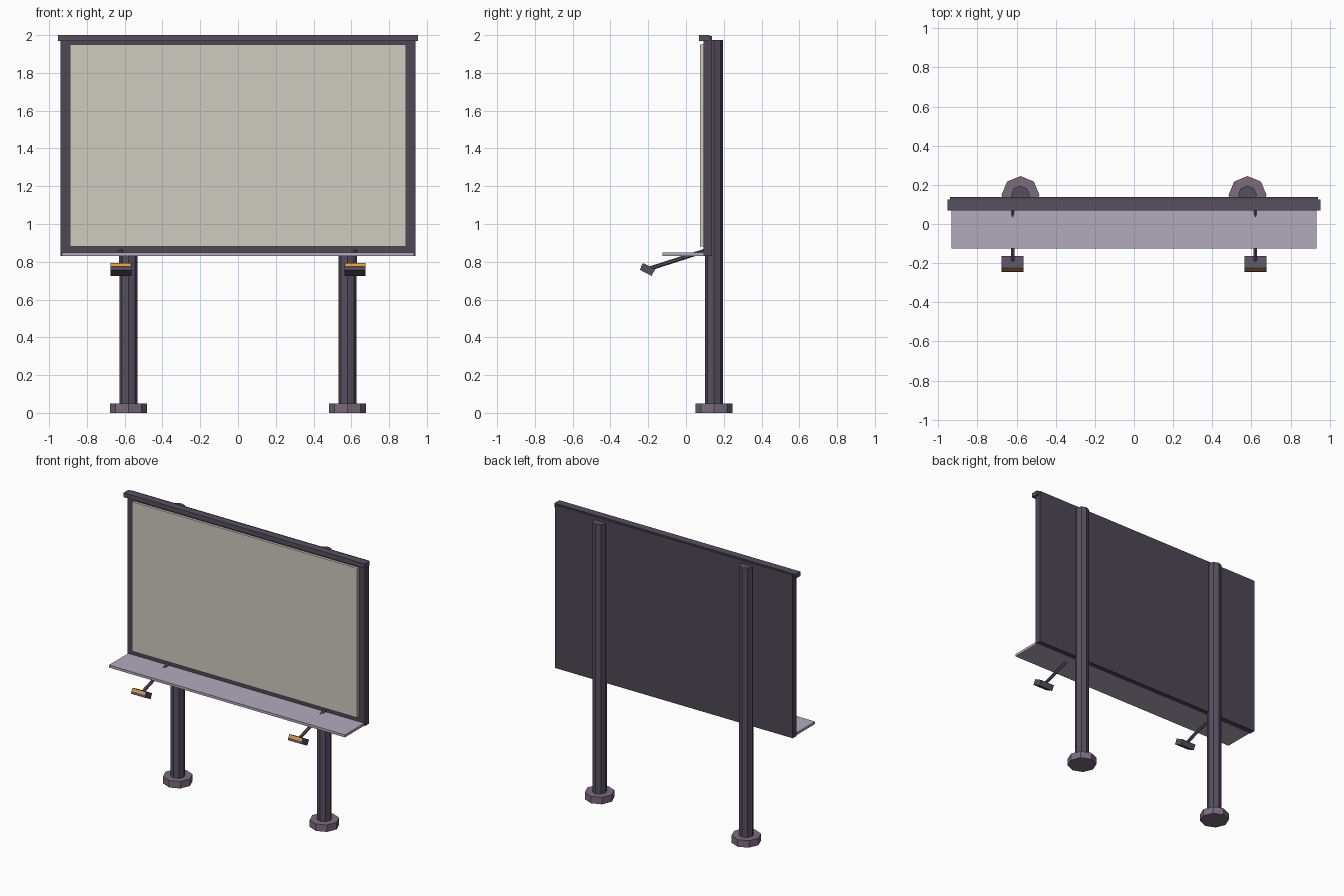
import bpy, math
from mathutils import Vector, Matrix

if "Cube" in bpy.data.objects:
    bpy.data.objects.remove(bpy.data.objects["Cube"])


def material(name, rgb):
    m = bpy.data.materials.new(name)
    m.diffuse_color = (*rgb, 1)
    m.use_nodes = True
    m.node_tree.nodes["Principled BSDF"].inputs["Base Color"].default_value = m.diffuse_color
    return m


DARK = material("dark_metal", (0.095, 0.08, 0.115))
FRAME = material("frame_metal", (0.075, 0.065, 0.09))
BASE = material("base_metal", (0.20, 0.15, 0.21))
PALE = material("walkway_metal", (0.45, 0.40, 0.50))
CREAM = material("display_cream", (0.62, 0.60, 0.53))
GLOW = material("lamp_orange", (0.75, 0.33, 0.06))


def box(name, lo, hi, mat):
    lo, hi = Vector(lo), Vector(hi)
    bpy.ops.mesh.primitive_cube_add(size=1)
    ob = bpy.context.object
    ob.name = name
    ob.data.transform(Matrix.Translation((lo + hi) / 2) @ Matrix.Diagonal((*(hi - lo), 1)))
    ob.data.materials.append(mat)
    return ob


def rod(name, a, b, radius, sides, mat):
    a, b = Vector(a), Vector(b)
    d = b - a
    bpy.ops.mesh.primitive_cylinder_add(vertices=sides, radius=radius, depth=d.length,
                                        location=(a + b) / 2)
    ob = bpy.context.object
    ob.name = name
    ob.rotation_euler = d.to_track_quat('Z', 'Y').to_euler()
    ob.data.materials.append(mat)
    return ob


# Board, front display and top cap
box("board", (-0.94, 0.093, 0.83), (0.94, 0.137, 1.995), FRAME)
box("display_panel", (-0.89, 0.075, 0.882), (0.89, 0.10, 1.95), CREAM)
box("top_cap", (-0.953, 0.07, 1.968), (0.953, 0.124, 2.0), DARK)

# Walkway under the display
box("walkway", (-0.933, -0.125, 0.83), (0.933, 0.10, 0.848), PALE)

for side, s in (("left", -1), ("right", 1)):
    # Octagonal post and foot
    px, py = s * 0.58, 0.148
    rod(side + "_post", (px, py, 0.01), (px, py, 1.975), 0.048, 8, DARK)
    rod(side + "_post_base", (px, py, 0), (px, py, 0.05), 0.097, 8, BASE)

    # Lamp arm
    lx = s * 0.62
    rod(side + "_lamp_arm", (lx, 0.10, 0.858), (lx, -0.19, 0.765), 0.011, 6, DARK)

    # Tilted lamp head with glowing strip on its front face
    pose = Matrix.Translation((lx, -0.204, 0.759)) @ Matrix.Rotation(math.radians(-28), 4, 'X')
    head = box(side + "_lamp_head", (-0.056, -0.035, -0.02), (0.056, 0.035, 0.02), DARK)
    strip = box(side + "_lamp_strip", (-0.052, -0.038, -0.003), (0.052, -0.03, 0.016), GLOW)
    for ob in (head, strip):
        ob.matrix_world = pose
